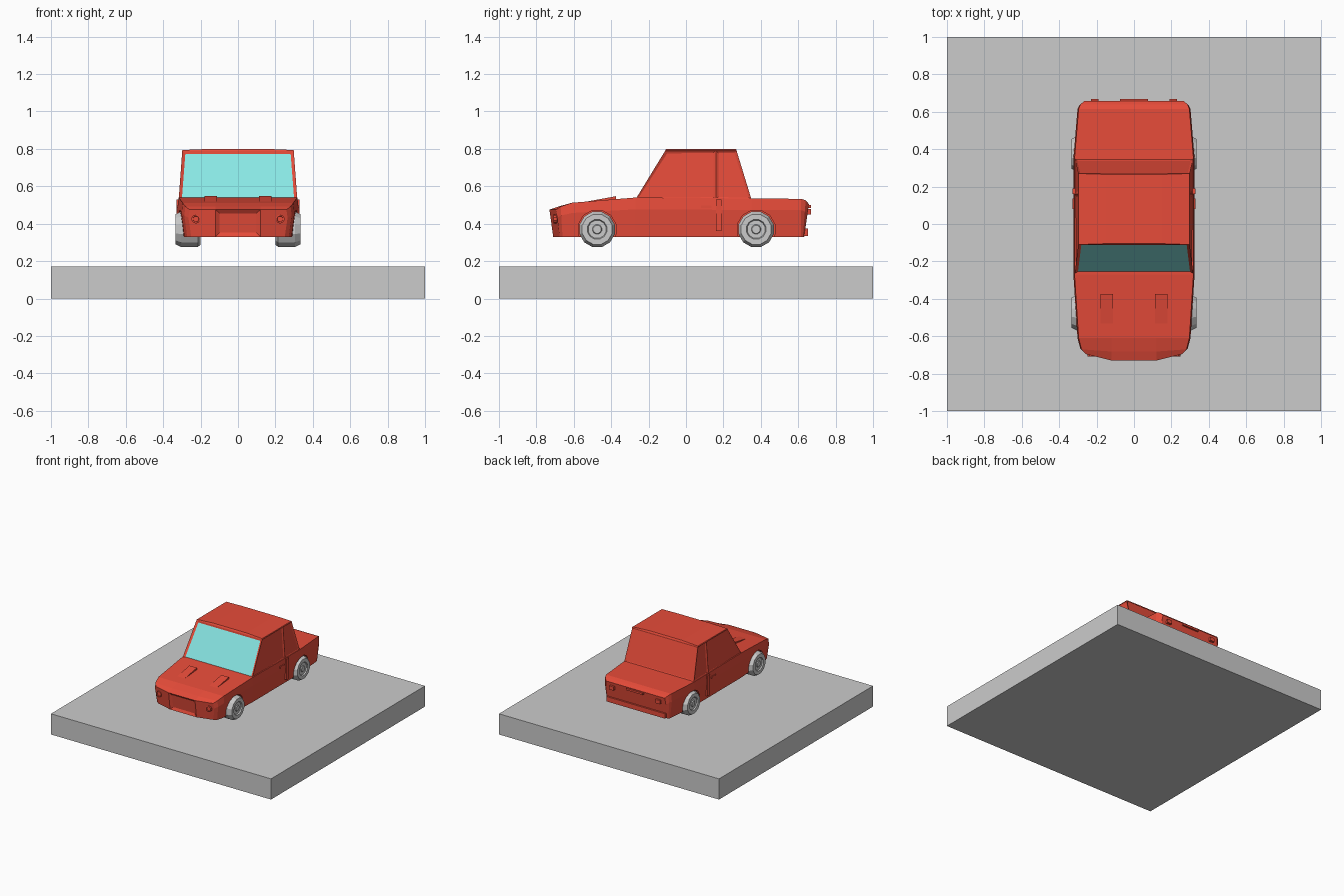
import bpy, bmesh, math
from mathutils import Vector

if "Cube" in bpy.data.objects:
    bpy.data.objects.remove(bpy.data.objects["Cube"])


def material(name, rgb):
    m = bpy.data.materials.new(name)
    m.diffuse_color = (*rgb, 1)
    m.use_nodes = True
    m.node_tree.nodes["Principled BSDF"].inputs["Base Color"].default_value = m.diffuse_color
    return m


RED = material("red paint", (0.80, 0.072, 0.042))
GREY = material("light grey", (0.60, 0.60, 0.60))
GLASS = material("cyan glass", (0.25, 0.80, 0.78))


def finish(bm, name, *mats):
    bmesh.ops.recalc_face_normals(bm, faces=bm.faces)
    me = bpy.data.meshes.new(name)
    bm.to_mesh(me)
    bm.free()
    ob = bpy.data.objects.new(name, me)
    bpy.context.collection.objects.link(ob)
    for m in mats:
        me.materials.append(m)
    return ob


def loft(rings, cap=True):
    """Join equal closed rings of points; returns bmesh and its rings."""
    bm = bmesh.new()
    vs = [[bm.verts.new(p) for p in r] for r in rings]
    n = len(vs[0])
    for a, b in zip(vs, vs[1:]):
        for i in range(n):
            bm.faces.new((a[i], a[(i + 1) % n], b[(i + 1) % n], b[i]))
    if cap:
        bm.faces.new(vs[0])
        bm.faces.new(vs[-1])
    return bm, vs


def box(name, lo, hi, mat):
    corners = lambda z: [(lo[0], lo[1], z), (hi[0], lo[1], z), (hi[0], hi[1], z), (lo[0], hi[1], z)]
    return finish(loft([corners(lo[2]), corners(hi[2])])[0], name, mat)


def lathe(name, profile, centre, axis, sides, mat):
    """Turn (offset, radius) pairs about the x or y axis."""
    rings = []
    for o, r in profile:
        ring = []
        for i in range(sides):
            t = 2 * math.pi * (i + 0.5) / sides
            c, s = r * math.cos(t), r * math.sin(t)
            ring.append(Vector(centre) + Vector((o, c, s) if axis == "x" else (c, o, s)))
        rings.append(ring)
    return finish(loft(rings)[0], name, mat)


# Ground slab
box("base_slab", (-1, -1, 0), (1, 1, 0.17), GREY)


# Lower body: cross-sections from nose to tail
def section(y, w, zt, bulge=0.0, lean=0.0):
    zb = 0.33
    half = [(0.12, zb), (w - 0.015, zb), (w, zb + 0.7 * (zt - zb)), (w - 0.006, zt), (0.12, zt)]
    pts = half + [(-x, z) for x, z in reversed(half)]
    out = []
    for x, z in pts:
        k = (zt - z) / (zt - zb)
        yy = y - (bulge if abs(x) < 0.2 else 0) - lean * k
        out.append((x, yy, z))
    return out


rings = [section(-0.695, 0.265, 0.475, 0.035, -0.02), section(-0.67, 0.287, 0.492, 0.012, -0.01),
         section(-0.61, 0.302, 0.512), section(-0.27, 0.324, 0.54), section(0.35, 0.324, 0.535),
         section(0.615, 0.302, 0.533), section(0.64, 0.292, 0.525, 0, 0.015),
         section(0.657, 0.272, 0.505, 0, 0.025)]
bm, vs = loft(rings, cap=False)
n = vs[0]
bm.faces.new((n[9], n[0], n[4], n[5]))
bm.faces.new(n[0:5])
bm.faces.new(n[5:10])
bm.faces.new(vs[-1])
bmesh.ops.recalc_face_normals(bm, faces=bm.faces)
bm.faces.ensure_lookup_table()
nose = next(f for f in bm.faces if set(f.verts) == {n[9], n[0], n[4], n[5]})
bmesh.ops.inset_region(bm, faces=[nose], thickness=0.03, depth=-0.012)
body = finish(bm, "lower_body", RED)

# Wheels and wheel arches
WHEELS = [(s, y) for s in (-1, 1) for y in (-0.475, 0.375)]
tyre = [(0.20, 0.05), (0.20, 0.085), (0.215, 0.098), (0.305, 0.098), (0.334, 0.083),
        (0.334, 0.054), (0.325, 0.049), (0.325, 0.026), (0.331, 0.022)]
for i, (s, y) in enumerate(WHEELS):
    lathe(f"wheel_{i + 1}", [(s * o, r) for o, r in tyre], (0, y, 0.37), "x", 12, GREY)
    cut = lathe(f"arch_cutter_{i + 1}", [(s * 0.19, 0.104), (s * 0.4, 0.104)],
                (0, y, 0.37), "x", 12, RED)
    cut.hide_render = True
    cut.hide_viewport = True
    mod = body.modifiers.new("arch", "BOOLEAN")
    mod.object = cut
    mod.solver = "EXACT"


# Cabin with recessed windows
def slab_ring(y0, y1, w, z):
    return [(-w, y0, z), (w, y0, z), (w, y1, z), (-w, y1, z)]


bm, _ = loft([slab_ring(-0.27, 0.35, 0.317, 0.53), slab_ring(-0.11, 0.27, 0.298, 0.792)])
bmesh.ops.bisect_plane(bm, geom=bm.verts[:] + bm.edges[:] + bm.faces[:],
                       plane_co=(0, 0.16, 0), plane_no=(0, 1, 0))
bmesh.ops.recalc_face_normals(bm, faces=bm.faces)
sides = [f for f in bm.faces if abs(f.normal.x) > 0.7]
back = [f for f in bm.faces if f.normal.y > 0.5]
front = [f for f in bm.faces if f.normal.y < -0.5]
bmesh.ops.inset_individual(bm, faces=sides + back, thickness=0.018, depth=-0.007)
bmesh.ops.inset_individual(bm, faces=front, thickness=0.024, depth=-0.008)
for f in front:
    f.material_index = 1
finish(bm, "cabin", RED, GLASS)

# Slightly crowned roof skin
bm, _ = loft([slab_ring(-0.113, 0.272, 0.30, 0.788), slab_ring(-0.11, 0.27, 0.296, 0.794),
              slab_ring(-0.105, 0.265, 0.15, 0.80)])
finish(bm, "roof", RED)

for s, side in ((-1, "left"), (1, "right")):
    # Hood scoop: wedge rising toward the windscreen
    x0, x1 = s * 0.145 - 0.034, s * 0.145 + 0.034
    bm, _ = loft([[(x, -0.55, 0.515), (x, -0.375, 0.525), (x, -0.375, 0.547)] for x in (x0, x1)])
    finish(bm, f"hood_scoop_{side}", RED)
    # Headlight, door strip, handle, sill and tail light
    lathe(f"headlight_{side}", [(0, 0.024), (-0.018, 0.024), (-0.018, 0.017), (-0.012, 0.015)],
          (s * 0.225, -0.69, 0.425), "y", 10, RED)
    box(f"door_strip_{side}", (s * 0.318 - 0.012, 0.16, 0.36), (s * 0.318 + 0.012, 0.19, 0.53), RED)
    box(f"door_handle_{side}", (s * 0.32 - 0.009, 0.08, 0.485), (s * 0.32 + 0.009, 0.135, 0.498), RED)
    box(f"tail_light_{side}", (s * 0.21 - 0.02, 0.63, 0.45), (s * 0.21 + 0.02, 0.669, 0.48), RED)

# Boot handle and rear bumper
box("boot_handle", (-0.075, 0.64, 0.485), (0.075, 0.669, 0.50), RED)
box("rear_bumper", (-0.265, 0.60, 0.335), (0.265, 0.652, 0.375), RED)
